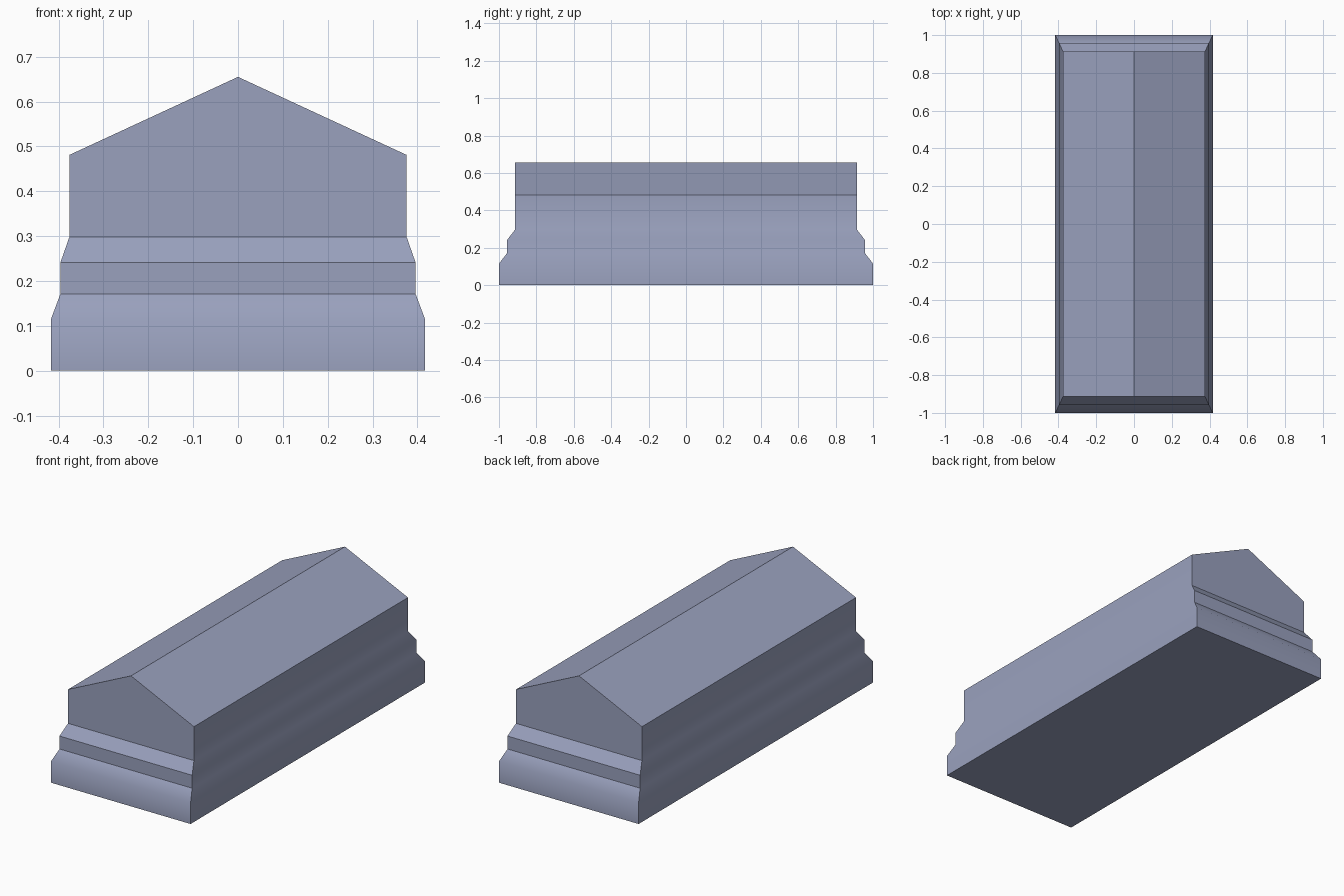
import bpy, bmesh, math

if "Cube" in bpy.data.objects:
    bpy.data.objects.remove(bpy.data.objects["Cube"])

stone = bpy.data.materials.new("blue_grey_stone")
stone.diffuse_color = (0.32, 0.355, 0.51, 1)
stone.use_nodes = True
stone.node_tree.nodes["Principled BSDF"].inputs["Base Color"].default_value = stone.diffuse_color

# stepped body: (half width, half length, height) of each ring
RINGS = [
    (0.417, 1.0, 0.0), (0.417, 1.0, 0.115),
    (0.396, 0.957, 0.171), (0.396, 0.957, 0.241),
    (0.376, 0.913, 0.298), (0.376, 0.913, 0.481),
]
RIDGE_Z = 0.655

bm = bmesh.new()
loops = [[bm.verts.new((sx * hx, sy * hy, z))
          for sx, sy in ((-1, -1), (1, -1), (1, 1), (-1, 1))]
         for hx, hy, z in RINGS]

# underside and moulded courses
bm.faces.new(loops[0][::-1])
for low, high in zip(loops[:-2], loops[1:-1]):
    for i in range(4):
        j = (i + 1) % 4
        bm.faces.new((low[i], low[j], high[j], high[i]))

# upper walls with gabled ends and pitched roof
a, b = loops[-2], loops[-1]
front = bm.verts.new((0, -RINGS[-1][1], RIDGE_Z))
back = bm.verts.new((0, RINGS[-1][1], RIDGE_Z))
bm.faces.new((a[0], a[1], b[1], front, b[0]))
bm.faces.new((a[2], a[3], b[3], back, b[2]))
bm.faces.new((a[1], a[2], b[2], b[1]))
bm.faces.new((a[3], a[0], b[0], b[3]))
bm.faces.new((b[1], b[2], back, front))
bm.faces.new((b[3], b[0], front, back))
bmesh.ops.recalc_face_normals(bm, faces=bm.faces)

# soft side mouldings, crisp end mouldings above the base course
for f in bm.faces:
    f.smooth = True
for e in bm.edges:
    p, q = (v.co for v in e.verts)
    end_course = abs(p.y - q.y) < 1e-4 and min(p.z, q.z) > 0.15
    e.smooth = not (end_course or e.calc_face_angle() > math.radians(40))

mesh = bpy.data.meshes.new("gabled_stone_block")
bm.to_mesh(mesh)
bm.free()
mesh.materials.append(stone)
obj = bpy.data.objects.new("gabled_stone_block", mesh)
bpy.context.collection.objects.link(obj)
